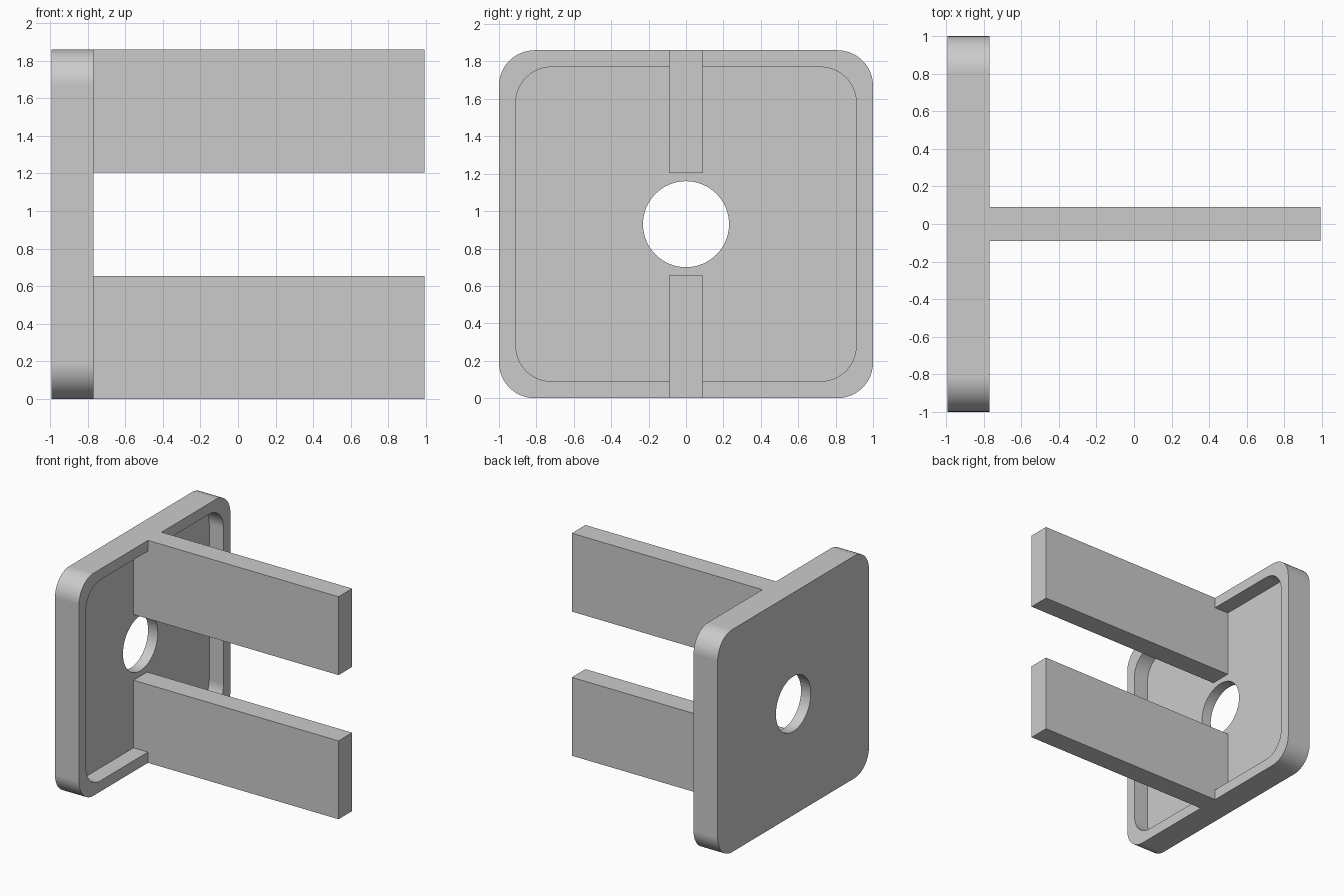
import bpy, bmesh
from math import cos, sin, pi, radians

old = bpy.data.objects.get("Cube")
if old:
    bpy.data.objects.remove(old, do_unlink=True)

WALL, RADIUS = 0.09, 0.19
HEIGHT, MID = 1.86, 0.93
BACK, RIM, TIP = -0.993, -0.77, 0.993
FLOOR = BACK + WALL

grey = bpy.data.materials.new("light grey")
grey.use_nodes = True
grey.diffuse_color = (0.6, 0.6, 0.6, 1)
grey.node_tree.nodes["Principled BSDF"].inputs["Base Color"].default_value = (0.6, 0.6, 0.6, 1)


def outline(half_y, half_z, radius, steps):
    """Rounded rectangle in the y-z plane, around the plate centre."""
    points = []
    corners = [(1, 1), (-1, 1), (-1, -1), (1, -1)]
    for quarter, (sy, sz) in enumerate(corners):
        for i in range(steps + 1):
            a = (quarter + i / steps) * pi / 2
            points.append((sy * (half_y - radius) + radius * cos(a),
                           MID + sz * (half_z - radius) + radius * sin(a)))
    return points


def circle(radius, sides):
    return [(radius * cos(2 * pi * i / sides), MID + radius * sin(2 * pi * i / sides))
            for i in range(sides)]


def prism(name, points, x0, x1):
    """Extrude a y-z profile along x."""
    bm = bmesh.new()
    face = bm.faces.new([bm.verts.new((x0, y, z)) for y, z in points])
    grown = bmesh.ops.extrude_face_region(bm, geom=[face])["geom"]
    bmesh.ops.translate(bm, vec=(x1 - x0, 0, 0),
                        verts=[v for v in grown if isinstance(v, bmesh.types.BMVert)])
    bmesh.ops.recalc_face_normals(bm, faces=bm.faces)
    mesh = bpy.data.meshes.new(name)
    bm.to_mesh(mesh)
    bm.free()
    mesh.materials.append(grey)
    obj = bpy.data.objects.new(name, mesh)
    bpy.context.collection.objects.link(obj)
    return obj


def combine(target, tool, operation):
    mod = target.modifiers.new(tool.name, "BOOLEAN")
    mod.operation, mod.solver, mod.object = operation, "EXACT", tool
    bpy.context.view_layer.objects.active = target
    bpy.ops.object.modifier_apply(modifier=mod.name)
    bpy.data.objects.remove(tool, do_unlink=True)


# Rounded end plate with a shallow tray and a central hole
plate = prism("slotted_end_plate", outline(1, MID, RADIUS, 12), BACK, RIM)
tray = prism("tray_cutter", outline(1 - WALL, MID - WALL, RADIUS, 12), FLOOR, RIM + 0.1)
combine(plate, tray, "DIFFERENCE")
combine(plate, prism("hole_cutter", circle(0.23, 64), BACK - 0.1, RIM), "DIFFERENCE")

# Two flat arms, flush with the plate's top and bottom edges
for name, low, high in (("lower_arm", 0, 0.655), ("upper_arm", HEIGHT - 0.655, HEIGHT)):
    section = [(-WALL, low), (WALL, low), (WALL, high), (-WALL, high)]
    combine(plate, prism(name, section, FLOOR - WALL / 2, TIP), "UNION")

# Smooth the rounded corners and hole, keep flat faces flat
bpy.ops.object.select_all(action="DESELECT")
plate.select_set(True)
bpy.context.view_layer.objects.active = plate
bpy.ops.object.shade_smooth_by_angle(angle=radians(30))
weighted = plate.modifiers.new("weighted normals", "WEIGHTED_NORMAL")
weighted.keep_sharp = True
